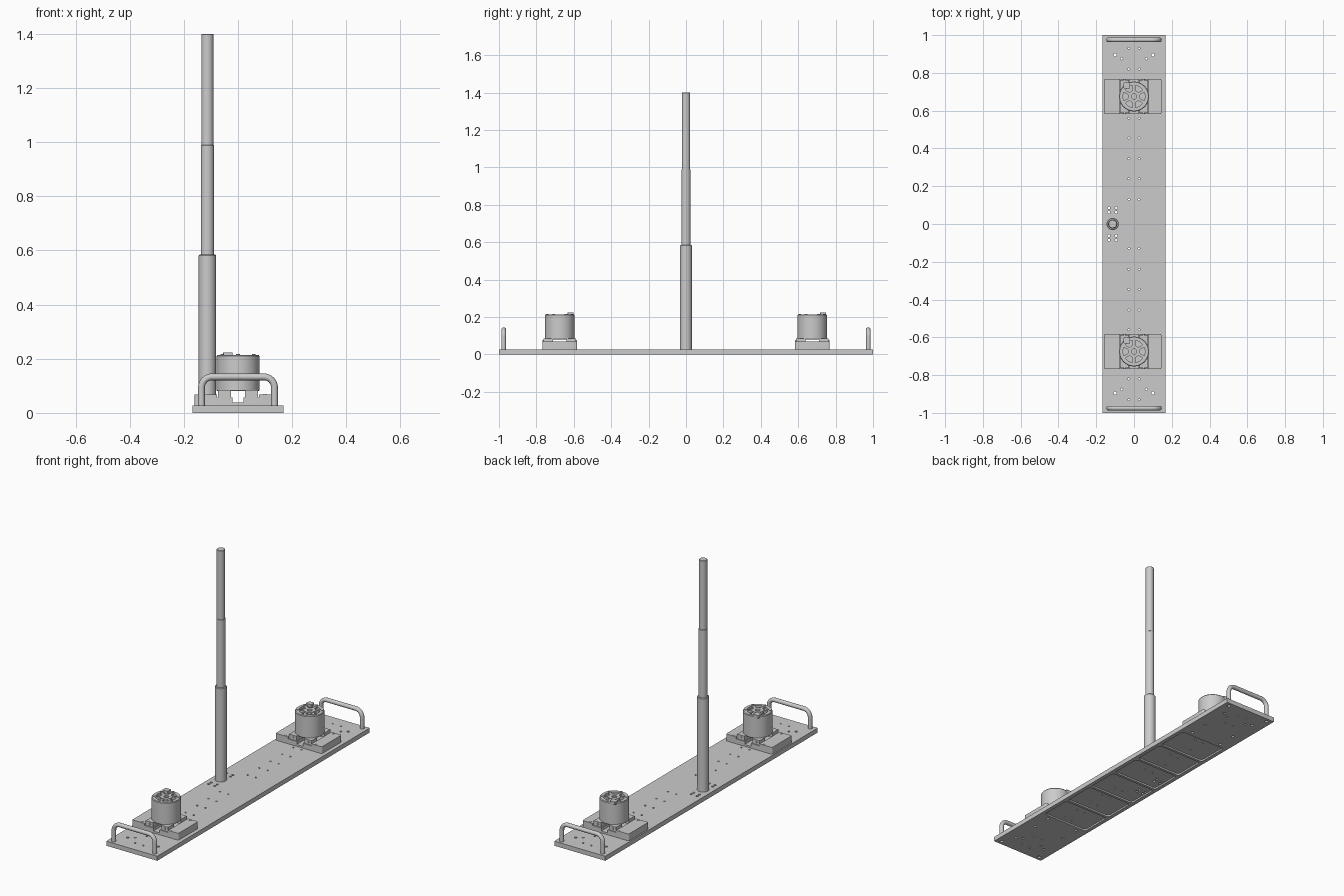
import bpy, bmesh
from math import sin, cos, pi, radians
from mathutils import Matrix

cube = bpy.data.objects.get("Cube")
if cube:
    bpy.data.objects.remove(cube, do_unlink=True)

grey = bpy.data.materials.new("satin grey")
grey.use_nodes = True
grey.diffuse_color = (0.6, 0.6, 0.6, 1)
grey.node_tree.nodes["Principled BSDF"].inputs["Base Color"].default_value = (0.6, 0.6, 0.6, 1)


def add_box(bm, x0, x1, y0, y1, z0, z1, turn=Matrix()):
    m = Matrix.Translation(((x0 + x1) / 2, (y0 + y1) / 2, (z0 + z1) / 2))
    bmesh.ops.create_cube(bm, size=1, matrix=turn @ m @ Matrix.Diagonal((x1 - x0, y1 - y0, z1 - z0, 1)))


def add_cyl(bm, x, y, z0, z1, r, n=16):
    bmesh.ops.create_cone(bm, cap_ends=True, segments=n, radius1=r, radius2=r, depth=z1 - z0,
                          matrix=Matrix.Translation((x, y, (z0 + z1) / 2)))


def round_corners(bm, offset, rule=lambda x: True):
    """Bevel the upright edges whose x passes the rule."""
    edges = [e for e in bm.edges
             if abs(e.verts[0].co.z - e.verts[1].co.z) > 0.001
             and (e.verts[0].co - e.verts[1].co).xy.length < 0.001 and rule(e.verts[0].co.x)]
    bmesh.ops.bevel(bm, geom=edges, offset=offset, segments=4, affect="EDGES", profile=0.5)


def lathe(bm, profile, x, y, n=48):
    """Spin a (radius, height) outline around the upright axis."""
    rings = []
    for r, z in profile:
        if r == 0:
            rings.append([bm.verts.new((x, y, z))] * n)
        else:
            rings.append([bm.verts.new((x + r * cos(2 * pi * i / n), y + r * sin(2 * pi * i / n), z))
                          for i in range(n)])
    for a, b in zip(rings, rings[1:]):
        for i in range(n):
            j = (i + 1) % n
            bm.faces.new(list(dict.fromkeys((a[i], a[j], b[j], b[i]))))


def select(ob):
    bpy.ops.object.select_all(action="DESELECT")
    ob.select_set(True)
    bpy.context.view_layer.objects.active = ob


def shade(ob):
    select(ob)
    bpy.ops.object.shade_smooth_by_angle(angle=radians(35))


def finish(bm, name):
    bmesh.ops.recalc_face_normals(bm, faces=bm.faces)
    mesh = bpy.data.meshes.new(name)
    bm.to_mesh(mesh)
    bm.free()
    mesh.materials.append(grey)
    ob = bpy.data.objects.new(name, mesh)
    bpy.context.collection.objects.link(ob)
    shade(ob)
    return ob


def cut(ob, bm):
    cutter = finish(bm, "cutter")
    cutter.hide_render = True
    mod = ob.modifiers.new("cut", "BOOLEAN")
    mod.operation, mod.solver, mod.object = "DIFFERENCE", "EXACT", cutter
    select(ob)
    bpy.ops.object.modifier_apply(modifier=mod.name)
    bpy.data.objects.remove(cutter, do_unlink=True)
    shade(ob)


DECK = 0.027
UNIT_Y = 0.675
MAST_X = -0.113

# Base plate
bm = bmesh.new()
add_box(bm, -0.168, 0.168, -1, 1, 0, DECK)
plate = finish(bm, "base_plate")

# Six shallow pockets underneath
bm = bmesh.new()
for i in range(6):
    y = -0.5 + 0.2 * i
    add_box(bm, -0.145, 0.145, y - 0.092, y + 0.092, -0.01, 0.009)
round_corners(bm, 0.015)
cut(plate, bm)

# Drilled holes
bm = bmesh.new()
for s in (-1, 1):
    for side in (-1, 1):
        for y in (0.13, 0.24, 0.345, 0.455, 0.56, 0.82, 0.93):
            add_cyl(bm, side * 0.027, s * y, -0.02, 0.04, 0.005, 12)
        add_cyl(bm, side * 0.1, s * 0.895, -0.02, 0.04, 0.008)
        add_cyl(bm, side * 0.065, s * 0.875, -0.02, 0.04, 0.006)
        add_cyl(bm, side * 0.135, s * 0.975, -0.02, 0.01, 0.01)
        for y in (0.62, 0.73):
            add_cyl(bm, side * 0.1, s * y, -0.02, 0.01, 0.008)
    for x in (-0.133, -0.093):
        for y in (0.062, 0.085):
            add_cyl(bm, x, s * y, -0.02, 0.04, 0.007)
cut(plate, bm)

# Telescopic mast in three sections
bm = bmesh.new()
lathe(bm, [(0, DECK), (0.032, DECK), (0.032, 0.582), (0.029, 0.585), (0.0245, 0.585), (0.0245, 0.988),
           (0.0225, 0.99), (0.0225, 1.398), (0.0205, 1.4), (0, 1.4)], MAST_X, 0, 32)
finish(bm, "telescopic_mast")


def handle(name, y):
    """Bent round bar standing on the plate."""
    half, top, bend = 0.135, 0.133, 0.04
    path = [(-half, DECK - 0.002)]
    for i in range(9):
        a = pi - i * pi / 16
        path.append((-half + bend + bend * cos(a), top - bend + bend * sin(a)))
    path += [(-x, z) for x, z in reversed(path)]
    curve = bpy.data.curves.new(name, "CURVE")
    curve.dimensions = "3D"
    curve.bevel_depth, curve.bevel_resolution, curve.use_fill_caps = 0.0125, 4, True
    spline = curve.splines.new("POLY")
    spline.points.add(len(path) - 1)
    for p, (x, z) in zip(spline.points, path):
        p.co = (x, y, z, 1)
    curve.materials.append(grey)
    ob = bpy.data.objects.new(name, curve)
    bpy.context.collection.objects.link(ob)
    select(ob)
    bpy.ops.object.convert(target="MESH")
    shade(bpy.context.object)


def drive_unit(label, cy):
    # Mounting block: stepped channel outline drawn front to back
    outline = [(-0.16, DECK), (0.145, DECK), (0.145, 0.068), (0.078, 0.068), (0.078, 0.056), (0.02, 0.056),
               (0.02, 0.038), (-0.02, 0.038), (-0.02, 0.056), (-0.078, 0.056), (-0.078, 0.068), (-0.16, 0.068)]
    bm = bmesh.new()
    face = bm.faces.new([bm.verts.new((x, cy - 0.093, z)) for x, z in outline])
    moved = bmesh.ops.extrude_face_region(bm, geom=[face], use_keep_orig=True)["geom"]
    bmesh.ops.translate(bm, vec=(0, 0.186, 0), verts=[v for v in moved if isinstance(v, bmesh.types.BMVert)])
    round_corners(bm, 0.008, lambda x: abs(x) > 0.1)
    finish(bm, label + "_mounting_block")

    # Block screws
    bm = bmesh.new()
    for x in (-0.1, 0.1):
        for y in (-0.083, 0.083):
            add_cyl(bm, x, cy + y, 0.06, 0.07, 0.006)
    finish(bm, label + "_block_screws")

    # Four clamp feet with bolts beneath the housing
    bm = bmesh.new()
    for sx in (-1, 1):
        for sy in (-1, 1):
            x0, x1 = sorted((sx * 0.026, sx * 0.074))
            y0, y1 = sorted((cy + sy * 0.035, cy + sy * 0.088))
            add_box(bm, x0, x1, y0, y1, 0.055, 0.084)
            bmesh.ops.create_cone(bm, cap_ends=True, segments=16, radius1=0.007, radius2=0.007, depth=0.008,
                                  matrix=Matrix.Translation((sx * 0.05, cy + sy * 0.088, 0.07))
                                  @ Matrix.Rotation(pi / 2, 4, "X"))
    finish(bm, label + "_clamp_feet")

    # Round housing with a recessed top
    bm = bmesh.new()
    lathe(bm, [(0, 0.08), (0.076, 0.08), (0.079, 0.083), (0.079, 0.21), (0.076, 0.214), (0.058, 0.214),
               (0.058, 0.2), (0, 0.2)], 0, cy)
    finish(bm, label + "_housing")

    # Spoked hub and rim bolts inside the recess
    bm = bmesh.new()
    lathe(bm, [(0, 0.199), (0.032, 0.199), (0.032, 0.214), (0.014, 0.214), (0.014, 0.204), (0, 0.204)], 0, cy, 32)
    for i in range(6):
        a = i * pi / 3 + pi / 6
        add_box(bm, 0.03, 0.06, -0.007, 0.007, 0.199, 0.212,
                Matrix.Translation((0, cy, 0)) @ Matrix.Rotation(a, 4, "Z"))
        add_cyl(bm, 0.067 * cos(a), cy + 0.067 * sin(a), 0.21, 0.217, 0.007, 12)
    finish(bm, label + "_hub")

    # Cable connector on the rim
    bm = bmesh.new()
    add_box(bm, -0.055, -0.02, cy + 0.042, cy + 0.074, 0.205, 0.223)
    round_corners(bm, 0.004)
    finish(bm, label + "_connector")


for label, s in (("front", -1), ("rear", 1)):
    handle(label + "_handle", s * 0.975)
    drive_unit(label, s * UNIT_Y)
